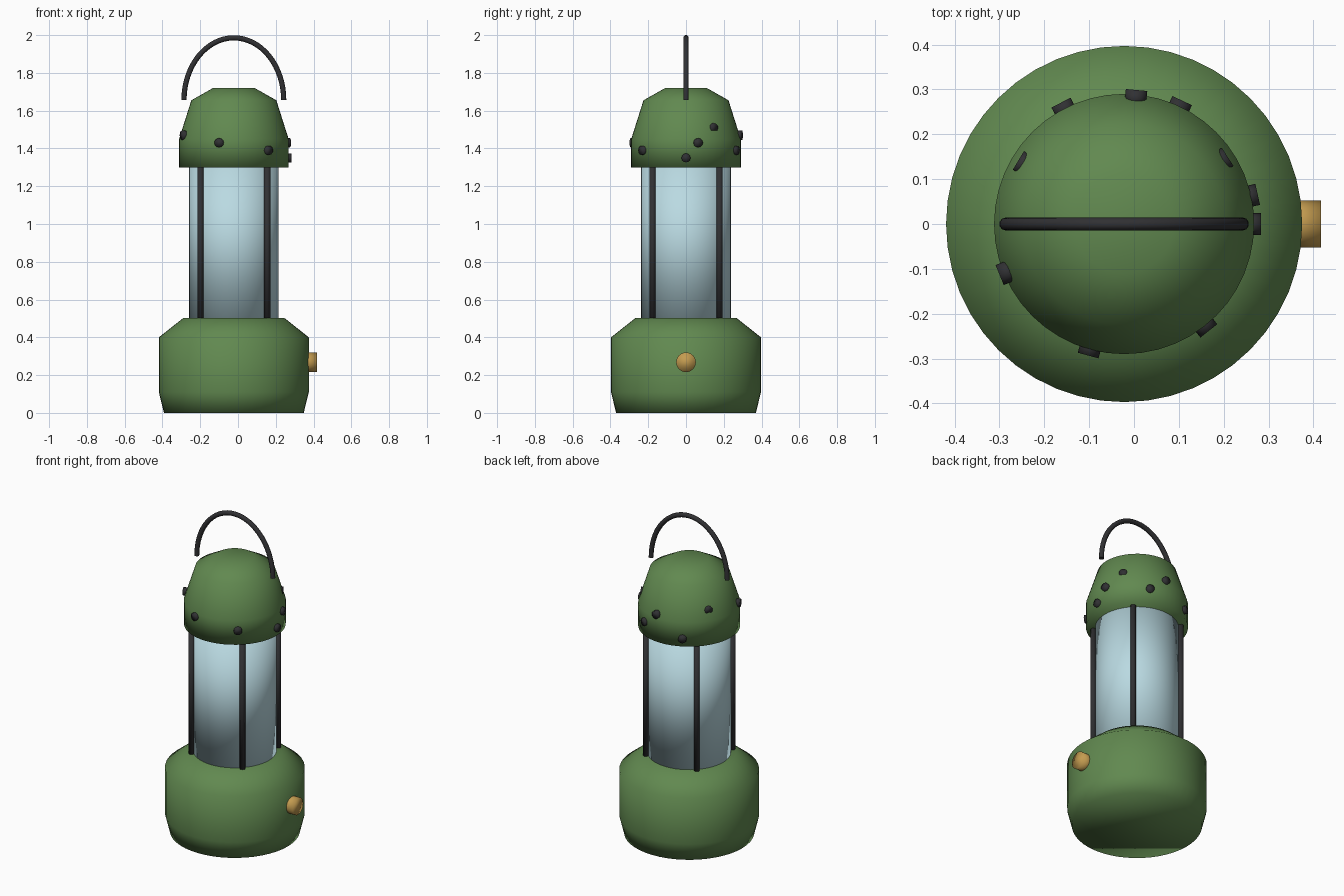
import bpy, bmesh, math
from mathutils import Matrix, Vector

if "Cube" in bpy.data.objects:
    bpy.data.objects.remove(bpy.data.objects["Cube"])

CX = -0.022  # lantern axis; the knob shifts it off centre


def material(name, rgb):
    m = bpy.data.materials.new(name)
    m.diffuse_color = (*rgb, 1)
    m.use_nodes = True
    m.node_tree.nodes["Principled BSDF"].inputs["Base Color"].default_value = m.diffuse_color
    return m


GREEN = material("green_paint", (0.12, 0.25, 0.08))
GLASS = material("pale_glass", (0.49, 0.70, 0.76))
DARK = material("dark_metal", (0.03, 0.03, 0.033))
BRASS = material("brass", (0.55, 0.33, 0.08))


def finish(name, bm, mat):
    bmesh.ops.recalc_face_normals(bm, faces=bm.faces)
    me = bpy.data.meshes.new(name)
    bm.to_mesh(me)
    bm.free()
    me.shade_smooth()
    me.materials.append(mat)
    ob = bpy.data.objects.new(name, me)
    bpy.context.collection.objects.link(ob)
    return ob


def turned(name, profile, mat, n=48):
    """Closed solid of revolution from (radius, z) points."""
    bm = bmesh.new()
    rings = [[bm.verts.new((CX + r * math.cos(2 * math.pi * i / n),
                            r * math.sin(2 * math.pi * i / n), z))
              for i in range(n)] for r, z in profile]
    for a, b in zip(rings, rings[1:]):
        for i in range(n):
            j = (i + 1) % n
            bm.faces.new((a[i], a[j], b[j], b[i]))
    bm.faces.new(rings[0])
    bm.faces.new(rings[-1])
    return finish(name, bm, mat)


def rod(name, start, end, radius, mat, n=16):
    """Cylinder between two points."""
    a, b = Vector(start), Vector(end)
    d = b - a
    rot = d.to_track_quat('Z', 'Y').to_matrix().to_4x4()
    bm = bmesh.new()
    bmesh.ops.create_cone(bm, cap_ends=True, segments=n, radius1=radius,
                          radius2=radius, depth=d.length,
                          matrix=Matrix.Translation((a + b) / 2) @ rot)
    return finish(name, bm, mat)


def polar(r, deg, z):
    t = math.radians(deg)
    return (CX + r * math.cos(t), r * math.sin(t), z)


# Body
turned("base", [(0.37, 0), (0.397, 0.11), (0.397, 0.40), (0.267, 0.503)], GREEN)
turned("glass_chimney", [(0.237, 0.49), (0.237, 1.31)], GLASS)
turned("cap", [(0.29, 1.30), (0.29, 1.45), (0.225, 1.655), (0.11, 1.72)], GREEN)

# Guard bars around the glass
for k in range(4):
    ang = 45 + 90 * k
    rod(f"guard_bar_{k + 1}", polar(0.25, ang, 0.49), polar(0.25, ang, 1.31),
        0.016, DARK, 12)

# Rivets scattered round the cap: angle, height, outer radius
rivets = [(0, 1.35, .305), (-51.6, 1.39, .304), (-105.3, 1.43, .304),
          (202.3, 1.47, .30), (149, 1.51, .275),
          (117.5, 1.35, .305), (64.8, 1.39, .304), (12.5, 1.43, .305),
          (84.7, 1.47, .30), (33, 1.51, .275)]
for k, (ang, z, r) in enumerate(rivets):
    rod(f"rivet_{k + 1}", polar(r - 0.035, ang, z), polar(r, ang, z),
        0.024, DARK, 12)

# Brass knob on the right side of the base
rod("knob", (0.33, 0, 0.268), (0.417, 0, 0.268), 0.052, BRASS, 24)

# Arched carrying handle
cu = bpy.data.curves.new("handle", 'CURVE')
cu.dimensions = '3D'
cu.bevel_depth = 0.0145
cu.bevel_resolution = 3
cu.use_fill_caps = True
sp = cu.splines.new('POLY')
N = 32
sp.points.add(N)
for i, p in enumerate(sp.points):
    t = math.pi * i / N
    p.co = (CX - 0.264 * math.cos(t), 0, 1.656 + 0.3295 * math.sin(t), 1)
sp.use_smooth = True
cu.materials.append(DARK)
bpy.context.collection.objects.link(bpy.data.objects.new("handle", cu))
